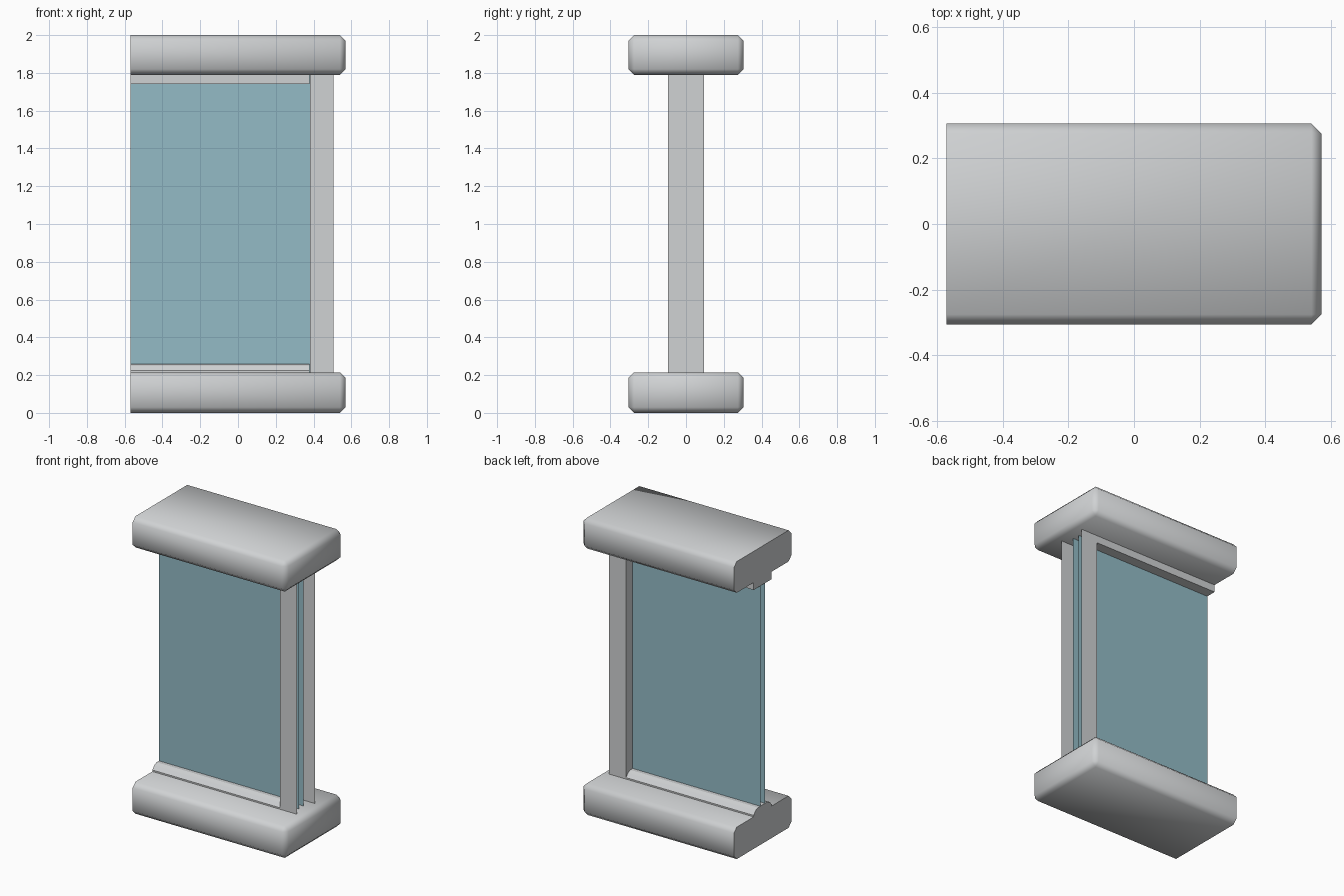
import bpy, bmesh, math

if "Cube" in bpy.data.objects:
    bpy.data.objects.remove(bpy.data.objects["Cube"])

def material(name, rgb):
    m = bpy.data.materials.new(name)
    m.diffuse_color = (*rgb, 1)
    m.use_nodes = True
    m.node_tree.nodes["Principled BSDF"].inputs["Base Color"].default_value = m.diffuse_color
    return m

GREY = material("light grey metal", (0.63, 0.645, 0.655))
TEAL = material("teal glass", (0.295, 0.50, 0.565))
LEFT = -0.57          # plain cut end
POST = 0.38           # inner side of the end post

def finish(bm, name, mat):
    me = bpy.data.meshes.new(name)
    bm.to_mesh(me)
    bm.free()
    me.materials.append(mat)
    ob = bpy.data.objects.new(name, me)
    bpy.context.collection.objects.link(ob)
    return ob

def slab(name, z0, z1):
    """Block bevelled everywhere except around its cut left end."""
    bm = bmesh.new()
    bmesh.ops.create_cube(bm, size=1)
    for v in bm.verts:
        v.co.x *= 1.14
        v.co.y *= 0.61
        v.co.z = z0 if v.co.z < 0 else z1
    edges = [e for e in bm.edges if any(v.co.x > 0 for v in e.verts)]
    bmesh.ops.bevel(bm, geom=edges, offset=0.03, segments=1,
                    profile=0.5, affect='EDGES', clamp_overlap=True)
    bmesh.ops.recalc_face_normals(bm, faces=bm.faces)
    ob = finish(bm, name, GREY)
    bpy.ops.object.select_all(action='DESELECT')
    ob.select_set(True)
    bpy.context.view_layer.objects.active = ob
    bpy.ops.object.shade_smooth_by_angle(angle=math.radians(60))

def rail(name, profile):
    """Closed (y, z) profile run along x between the cut end and the post."""
    bm = bmesh.new()
    f = bm.faces.new([bm.verts.new((LEFT, y, z)) for y, z in profile])
    r = bmesh.ops.extrude_face_region(bm, geom=[f])
    for v in r["geom"]:
        if isinstance(v, bmesh.types.BMVert):
            v.co.x = POST - 0.001
    # the extrude removes the start face, so cap it if it is missing
    bmesh.ops.holes_fill(bm, edges=[e for e in bm.edges if e.is_boundary], sides=0)
    bmesh.ops.recalc_face_normals(bm, faces=bm.faces)
    finish(bm, name, GREY)

def sheet(name, path, z0, z1, mat):
    """Thin sheet: an open (x, y) path raised from z0 to z1."""
    bm = bmesh.new()
    lo = [bm.verts.new((x, y, z0)) for x, y in path]
    hi = [bm.verts.new((x, y, z1)) for x, y in path]
    for i in range(len(path) - 1):
        bm.faces.new((lo[i], lo[i + 1], hi[i + 1], hi[i]))
    finish(bm, name, mat)

# base and head blocks
slab("base_block", 0.0, 0.215)
slab("head_block", 1.79, 2.0)

# square top rail, sloped bottom rail
rail("top_rail", [(-0.095, 1.74), (0.095, 1.74), (0.095, 1.795), (-0.095, 1.795)])
rail("bottom_rail", [(-0.095, 0.21), (0.095, 0.21), (0.095, 0.225), (0.075, 0.25),
                     (0.05, 0.26), (-0.05, 0.26), (-0.075, 0.25), (-0.095, 0.225)])

# channel-shaped end post, open towards the right
sheet("end_post", [(0.505, -0.095), (POST, -0.095), (POST, 0.095), (0.505, 0.095)],
      0.212, 1.793, GREY)

# two glass sheets running through the post
for side, y in (("front", -0.025), ("back", 0.025)):
    path = [(LEFT, y), (0.47, y)]
    sheet(side + "_glass", path if y < 0 else path[::-1], 0.215, 1.79, TEAL)
